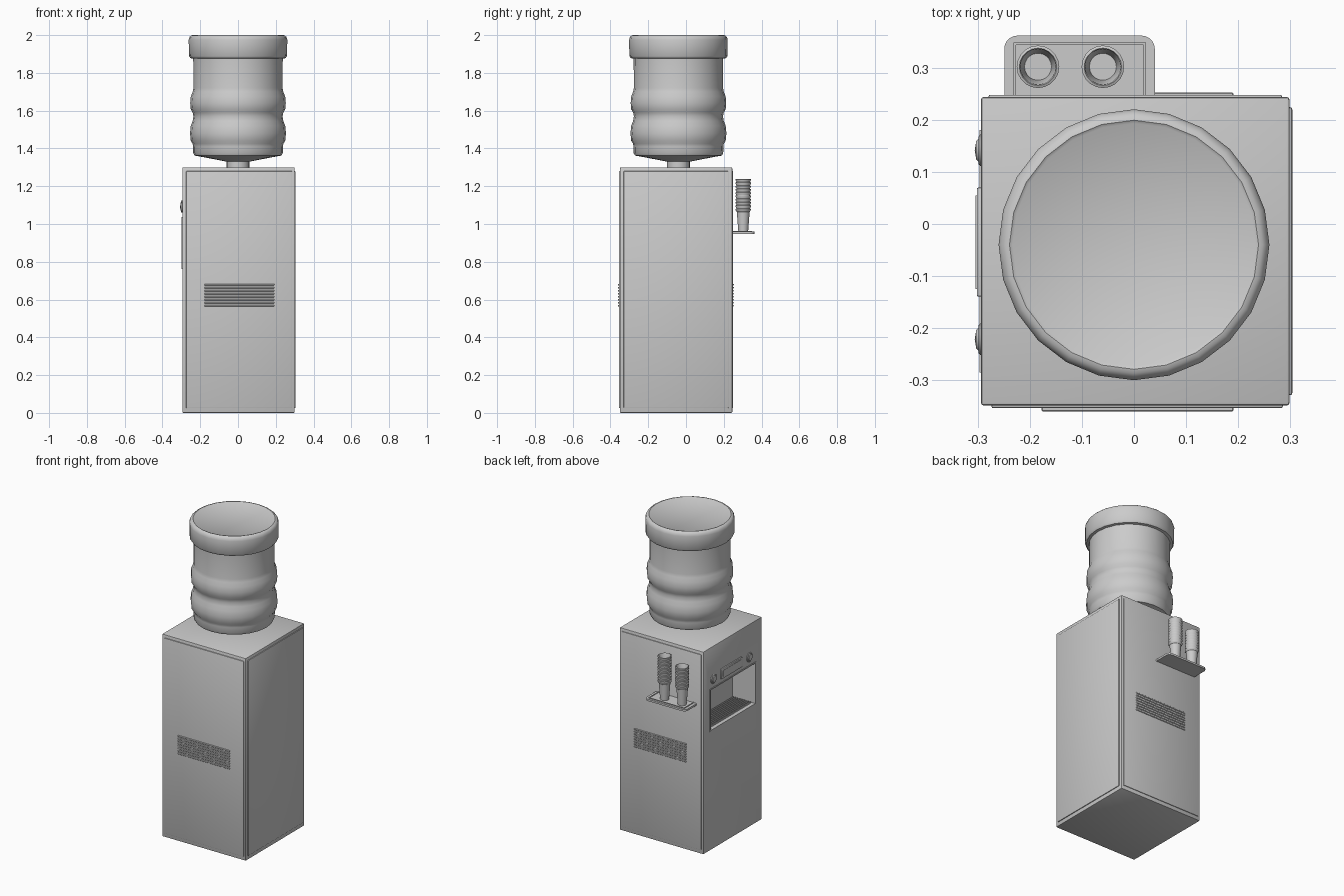
import bpy, bmesh, math
from mathutils import Vector

if "Cube" in bpy.data.objects:
    bpy.data.objects.remove(bpy.data.objects["Cube"])


def finish(bm, name, angle=35):
    bmesh.ops.recalc_face_normals(bm, faces=bm.faces)
    me = bpy.data.meshes.new(name)
    bm.to_mesh(me)
    bm.free()
    ob = bpy.data.objects.new(name, me)
    bpy.context.collection.objects.link(ob)
    bpy.ops.object.select_all(action='DESELECT')
    ob.select_set(True)
    bpy.context.view_layer.objects.active = ob
    bpy.ops.object.shade_smooth_by_angle(angle=math.radians(angle))
    return ob


def box(name, lo, hi, bevel=0.0, segments=2):
    lo, hi = Vector(lo), Vector(hi)
    bm = bmesh.new()
    bmesh.ops.create_cube(bm, size=1)
    for v in bm.verts:
        v.co = (lo + hi) / 2 + v.co * (hi - lo)
    if bevel:
        bmesh.ops.bevel(bm, geom=bm.edges[:], offset=bevel, segments=segments,
                        profile=0.5, affect='EDGES')
    return finish(bm, name)


def lathe(name, profile, center, sides):
    bm = bmesh.new()
    rings = []
    for r, z in profile:
        if r == 0:
            rings.append([bm.verts.new((0, 0, z))] * sides)
        else:
            rings.append([bm.verts.new((r * math.cos(math.tau * i / sides),
                                        r * math.sin(math.tau * i / sides), z))
                          for i in range(sides)])
    for a, b in zip(rings, rings[1:]):
        for i in range(sides):
            j = (i + 1) % sides
            bm.faces.new(list(dict.fromkeys((a[i], a[j], b[j], b[i]))))
    ob = finish(bm, name)
    ob.location = center
    return ob


# cabinet with the dispensing recess cut into its -x side
body = box("cabinet", (-0.295, -0.35, 0), (0.3, 0.245, 1.3), 0.006)
cutter = box("recess_cutter", (-0.4, -0.28, 0.77), (-0.135, 0.175, 1.03))
cutter.hide_render = True
mod = body.modifiers.new("recess", 'BOOLEAN')
mod.operation, mod.object, mod.solver = 'DIFFERENCE', cutter, 'EXACT'
bpy.context.view_layer.objects.active = body
bpy.ops.object.modifier_apply(modifier=mod.name)
bpy.data.objects.remove(cutter)

# thin cover panels on the three plain sides
box("front_panel", (-0.275, -0.355, 0.025), (0.287, -0.345, 1.28), 0.004)
box("back_panel", (-0.28, 0.24, 0.025), (0.285, 0.249, 1.28), 0.003)
box("right_panel", (0.295, -0.33, 0.025), (0.305, 0.225, 1.28), 0.004)

# horizontal vent slats front and back
for i in range(8):
    z = 0.563 + i * 0.016
    box("front_vent_slat", (-0.178, -0.361, z), (0.192, -0.35, z + 0.008), 0.002, 1)
    box("back_vent_slat", (-0.178, 0.24, z), (0.192, 0.253, z + 0.008), 0.002, 1)

# recess rim, drip tray lip and grille
for y in (-0.286, 0.173):
    box("recess_rim_side", (-0.298, y, 0.763), (-0.28, y + 0.008, 1.037))
for z in (0.763, 1.029):
    box("recess_rim_bar", (-0.298, -0.286, z), (-0.28, 0.181, z + 0.008))
for i in range(9):
    x = -0.272 + i * 0.015
    box("grille_slat", (x, -0.27, 0.765), (x + 0.007, 0.165, 0.779))

# control display
box("display", (-0.303, -0.14, 1.06), (-0.285, 0.07, 1.125), 0.003)
box("display_window", (-0.305, -0.125, 1.072), (-0.295, 0.055, 1.113))

# domed buttons either side of the display
for y in (0.142, -0.222):
    knob = lathe("button", [(0, -0.01), (0.03, -0.01), (0.03, 0.003), (0.026, 0.006),
                            (0.022, 0.006), (0.018, 0.01), (0, 0.013)],
                 (-0.294, y, 1.09), 20)
    knob.rotation_euler.y = -math.pi / 2

# upside-down water bottle
lathe("bottle", [(0, 1.29), (0.06, 1.29), (0.06, 1.33), (0.10, 1.338), (0.205, 1.358),
                 (0.23, 1.362), (0.237, 1.375), (0.238, 1.41), (0.24, 1.425),
                 (0.25, 1.44), (0.254, 1.48), (0.25, 1.52), (0.24, 1.545),
                 (0.236, 1.57), (0.24, 1.59), (0.25, 1.607), (0.253, 1.64),
                 (0.25, 1.675), (0.24, 1.70), (0.236, 1.72), (0.237, 1.875),
                 (0.252, 1.878), (0.26, 1.89), (0.261, 1.975), (0.257, 1.99),
                 (0.248, 1.998), (0.24, 2.0), (0.234, 1.996), (0, 1.996)],
      (0, -0.04, 0), 24)

# cup shelf with rounded outer corners and a raised rim
bm = bmesh.new()
bmesh.ops.create_cube(bm, size=1)
for v in bm.verts:
    v.co = (-0.105 + v.co.x * 0.29, 0.3015 + v.co.y * 0.123, 0.954 + v.co.z * 0.012)
corners = [e for e in bm.edges if all(v.co.y > 0.35 for v in e.verts)
           and abs(e.verts[0].co.z - e.verts[1].co.z) > 0.005]
bmesh.ops.bevel(bm, geom=corners, offset=0.025, segments=5, profile=0.5, affect='EDGES')
finish(bm, "cup_shelf")
for x in (-0.232, 0.018):
    box("shelf_rim_side", (x, 0.245, 0.958), (x + 0.005, 0.35, 0.964))
box("shelf_rim_front", (-0.232, 0.345, 0.958), (0.023, 0.35, 0.964))

# stacks of nested paper cups
for x, rims in ((-0.185, 8), (-0.06, 10)):
    profile = [(0, 0.96), (0.026, 0.96), (0.034, 1.064)]
    for i in range(rims):
        z = 1.066 + i * 0.0174
        profile += [(0.036, z), (0.041, z + 0.009), (0.041, z + 0.014), (0.036, z + 0.0165)]
    top = profile[-1][1]
    profile += [(0.034, top - 0.004), (0.026, top - 0.11), (0, top - 0.11)]
    lathe("cup_stack", profile, (x, 0.303, 0), 20)
